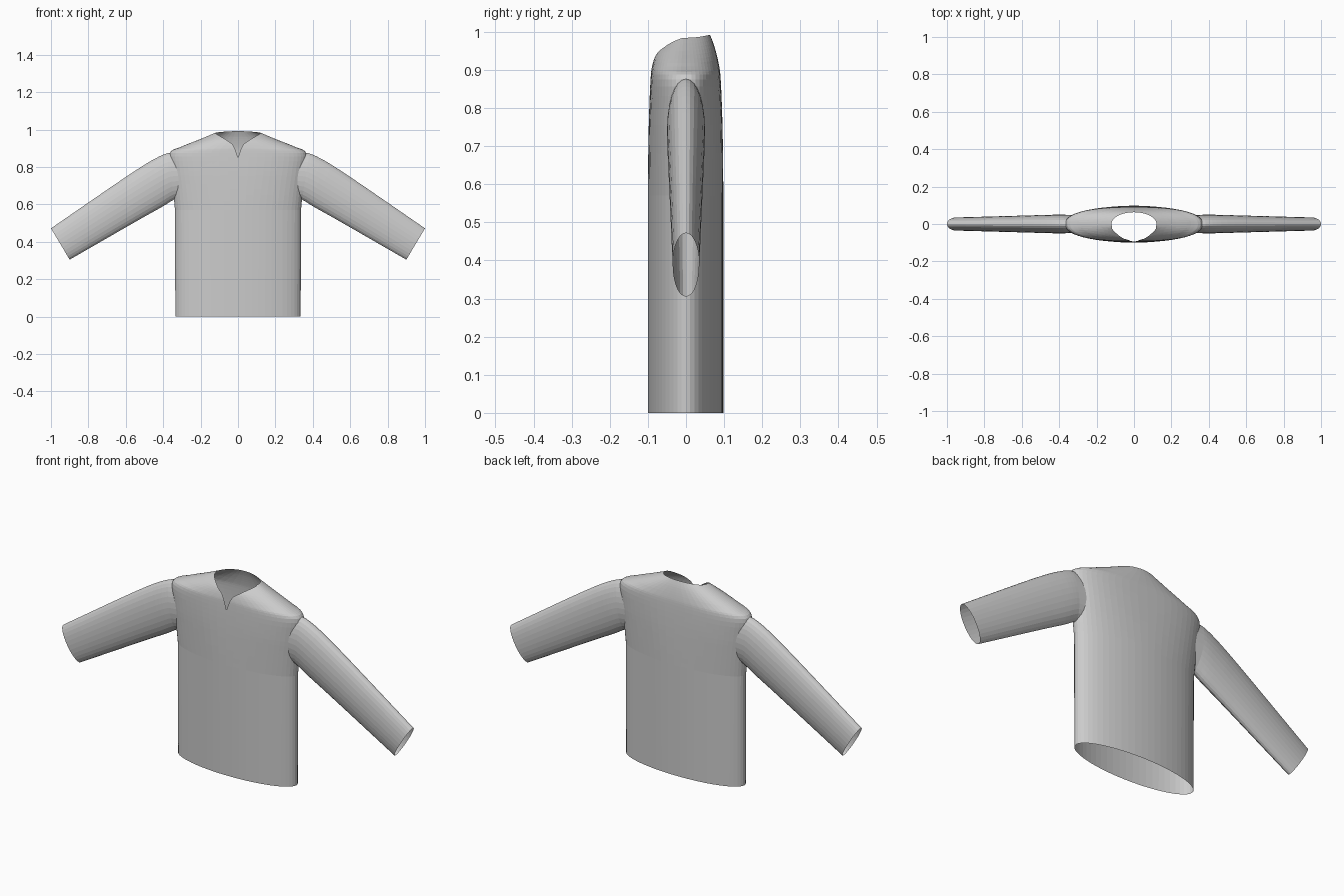
import bpy, bmesh, math
from mathutils import Vector

if "Cube" in bpy.data.objects:
    bpy.data.objects.remove(bpy.data.objects["Cube"])

cloth = bpy.data.materials.new("light grey cloth")
cloth.use_nodes = True
cloth.diffuse_color = (0.6, 0.6, 0.6, 1)
cloth.node_tree.nodes["Principled BSDF"].inputs["Base Color"].default_value = (0.6, 0.6, 0.6, 1)


def smooth_stations(stations, steps):
    """Catmull-Rom interpolation through rows of numbers."""
    rows = [Vector(s) for s in stations]
    pts = [rows[0]] + rows + [rows[-1]]
    out = []
    for i in range(len(rows) - 1):
        a, b, c, d = pts[i:i + 4]
        for k in range(steps):
            t = k / steps
            out.append(b + (c - a) * (t / 2) + (a * 2 - b * 5 + c * 4 - d) * (t * t / 2)
                       + (b * 3 - a - c * 3 + d) * (t ** 3 / 2))
    return out + [rows[-1]]


def loft(rings):
    """Skin a list of rings into an open tube."""
    bm = bmesh.new()
    loops = [[bm.verts.new(p) for p in ring] for ring in rings]
    n = len(loops[0])
    for lower, upper in zip(loops, loops[1:]):
        for i in range(n):
            j = (i + 1) % n
            bm.faces.new((lower[i], lower[j], upper[j], upper[i]))
    return bm


def make_object(name, bm):
    mesh = bpy.data.meshes.new(name)
    bm.to_mesh(mesh)
    bm.free()
    mesh.materials.append(cloth)
    bpy.context.collection.objects.link(bpy.data.objects.new(name, mesh))


def spow(v, e):
    return math.copysign(abs(v) ** e, v)


def body_ring(row, n=56):
    width, front, back, z_front, z_side, z_back, power = row
    ring = []
    for i in range(n):
        a = 2 * math.pi * i / n
        s, c = math.sin(a), math.cos(a)
        depth, z_end = (back, z_back) if s > 0 else (front, z_front)
        ring.append((width * spow(c, 2 / power), depth * spow(s, 2 / power),
                     z_side + (z_end - z_side) * s * s))
    return ring


# Body: width, front depth, back depth, heights at front, side, back, squareness
hem = (0.335, 0.1, 0.098, 0, 0, 0, 2)
torso = smooth_stations([
    (0.337, 0.1, 0.098, 0.57, 0.57, 0.57, 2),
    (0.347, 0.099, 0.097, 0.68, 0.68, 0.68, 2.15),
    (0.358, 0.097, 0.095, 0.78, 0.78, 0.78, 2.3),
    (0.365, 0.093, 0.091, 0.875, 0.875, 0.875, 2.35),
    (0.305, 0.089, 0.086, 0.91, 0.908, 0.915, 2.25),
    (0.2, 0.078, 0.075, 0.944, 0.95, 0.96, 2.1),
    (0.12, 0.062, 0.063, 0.96, 0.984, 0.992, 2),
], 4)
body = loft([body_ring(r) for r in [hem] + torso])

# Neck slit: cut the front along a flared V and remove what lies above it
slit = [(0, 0.85), (0.008, 0.875), (0.018, 0.902), (0.032, 0.925), (0.07, 0.95),
        (0.118, 0.978), (0.125, 1.1)]


def slit_height(x):
    for (x0, z0), (x1, z1) in zip(slit, slit[1:]):
        if x <= x1:
            return z0 + (z1 - z0) * (x - x0) / (x1 - x0)
    return math.inf


for side in (1, -1):
    for (x0, z0), (x1, z1) in zip(slit, slit[1:]):
        near = [f for f in body.faces if f.calc_center_median().y < 0
                and f.calc_center_median().z > 0.8 and abs(f.calc_center_median().x) < 0.16]
        geom = set(near)
        for f in near:
            geom.update(f.edges)
            geom.update(f.verts)
        bmesh.ops.bisect_plane(body, geom=list(geom), dist=1e-5, plane_co=(side * x0, 0, z0),
                               plane_no=(side * (z0 - z1), 0, x1 - x0))
above = []
for f in body.faces:
    c = f.calc_center_median()
    if c.y < 0 and c.z > slit_height(abs(c.x)):
        above.append(f)
bmesh.ops.delete(body, geom=above, context='FACES')


# Armholes: remove the side wall hidden within each sleeve
def in_sleeve(p):
    return abs(p.x) > 0.29 and ((p.z - 0.753) / 0.11) ** 2 + (p.y / 0.044) ** 2 < 1


hidden = [f for f in body.faces if all(in_sleeve(v.co) for v in f.verts)]
bmesh.ops.delete(body, geom=hidden, context='FACES')
make_object("shirt_body", body)


def body_side(y, z):
    """Half width of the body wall at the given depth and height."""
    for low, high in zip(torso, torso[1:]):
        if z <= high[4]:
            row = low.lerp(high, (z - low[4]) / (high[4] - low[4]))
            return row[0] * (1 - (abs(y) / row[1]) ** row[6]) ** (1 / row[6])
    return torso[-1][0]


def sleeve_ring(row, side, n=28):
    top, bottom = Vector((row[0], 0, row[1])), Vector((row[2], 0, row[3]))
    mid, half = (top + bottom) / 2, (top - bottom) / 2
    ring = []
    for i in range(n):
        a = 2 * math.pi * i / n
        p = mid + half * math.cos(a)
        ring.append(Vector((side * p.x, -side * row[4] * math.sin(a), p.z)))
    return ring


# Sleeves: top x and z, bottom x and z, half depth
arm = smooth_stations([
    (0.37, 0.877, 0.335, 0.63, 0.049),
    (0.42, 0.857, 0.365, 0.613, 0.05),
    (0.5, 0.812, 0.41, 0.585, 0.049),
    (0.65, 0.713, 0.54, 0.512, 0.045),
    (1.0, 0.472, 0.9, 0.305, 0.035),
], 3)
for name, side in (("left_sleeve", 1), ("right_sleeve", -1)):
    rings = [sleeve_ring(r, side) for r in arm]
    # Seat the root just inside the body wall
    for p in rings[0]:
        p.x = side * (body_side(p.y, p.z) - 0.004)
    make_object(name, loft(rings))
